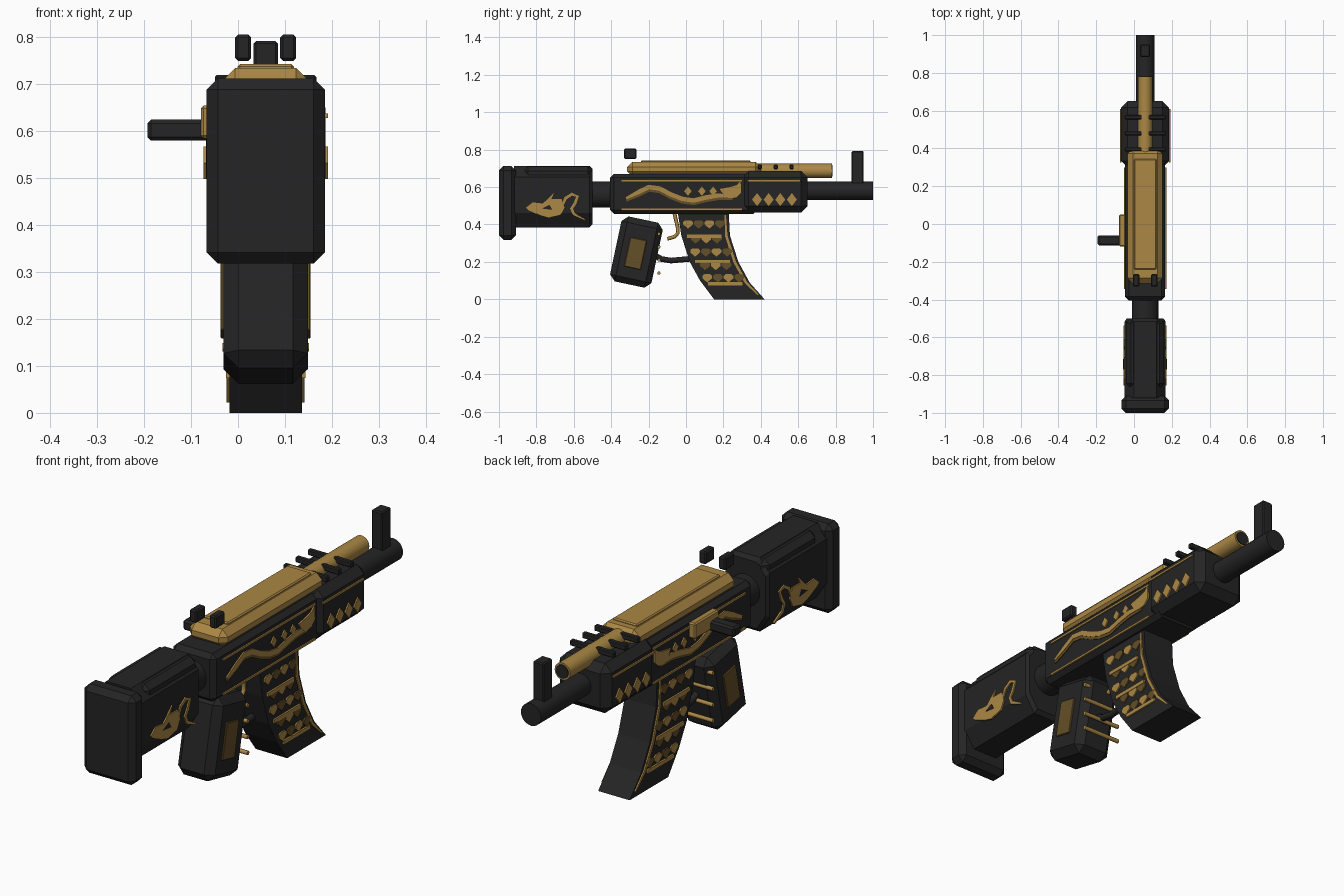
import bpy, bmesh, math
from mathutils import Vector, Matrix

cube = bpy.data.objects.get("Cube")
if cube:
    bpy.data.objects.remove(cube)

C = 0.059  # x of the body centreline


def material(name, rgb):
    m = bpy.data.materials.new(name)
    m.use_nodes = True
    m.diffuse_color = (*rgb, 1)
    bsdf = m.node_tree.nodes["Principled BSDF"]
    bsdf.inputs["Base Color"].default_value = (*rgb, 1)
    bsdf.inputs["Roughness"].default_value = 0.6
    return m


BLACK = material("charcoal", (0.018, 0.018, 0.018))
GOLD = material("gold", (0.41, 0.245, 0.058))
BRONZE = material("dark gold", (0.13, 0.08, 0.02))


def finish(bm, name, mat):
    bmesh.ops.recalc_face_normals(bm, faces=bm.faces)
    me = bpy.data.meshes.new(name)
    bm.to_mesh(me)
    bm.free()
    me.materials.append(mat)
    ob = bpy.data.objects.new(name, me)
    bpy.context.collection.objects.link(ob)
    return ob


def box(name, x, y, z, mat, bevel=0.0, tilt=0.0):
    """Chamfered box from (min, max) ranges, tilted about its own x axis."""
    bm = bmesh.new()
    size = [r[1] - r[0] for r in (x, y, z)]
    mid = Vector([(r[0] + r[1]) / 2 for r in (x, y, z)])
    bmesh.ops.create_cube(bm, size=1, matrix=Matrix.Diagonal((*size, 1)))
    if bevel:
        bmesh.ops.bevel(bm, geom=bm.edges[:], offset=bevel, segments=1,
                        affect='EDGES', clamp_overlap=True)
    bm.transform(Matrix.Translation(mid) @ Matrix.Rotation(tilt, 4, 'X'))
    return finish(bm, name, mat)


def mid_box(name, half, y, z, mat, bevel=0.0, tilt=0.0):
    return box(name, (C - half, C + half), y, z, mat, bevel, tilt)


def rod(name, a, b, radius, mat, sides=24):
    """Cylinder between two points."""
    a, b = Vector(a), Vector(b)
    bm = bmesh.new()
    bmesh.ops.create_cone(bm, cap_ends=True, segments=sides, radius1=radius,
                          radius2=radius, depth=(b - a).length)
    turn = (b - a).to_track_quat('Z', 'Y').to_matrix().to_4x4()
    bm.transform(Matrix.Translation((a + b) / 2) @ turn)
    for f in bm.faces:
        f.smooth = len(f.verts) == 4
    for e in bm.edges:
        e.smooth = all(f.smooth for f in e.link_faces)
    return finish(bm, name, mat)


def tube(name, path, radius, mat):
    """Round bent wire in the centre plane."""
    cu = bpy.data.curves.new(name, 'CURVE')
    cu.dimensions = '3D'
    cu.bevel_depth = radius
    cu.bevel_resolution = 2
    cu.use_fill_caps = True
    sp = cu.splines.new('POLY')
    sp.points.add(len(path) - 1)
    for p, (y, z) in zip(sp.points, path):
        p.co = (C, y, z, 1)
    cu.materials.append(mat)
    ob = bpy.data.objects.new(name, cu)
    bpy.context.collection.objects.link(ob)
    return ob


def prism(bm, pts, x0, x1):
    f = bm.faces.new([bm.verts.new((x0, y, z)) for y, z in pts])
    ext = bmesh.ops.extrude_face_region(bm, geom=[f])["geom"]
    bmesh.ops.translate(bm, vec=(x1 - x0, 0, 0),
                        verts=[v for v in ext if isinstance(v, bmesh.types.BMVert)])


def inlay(name, shapes, half, mat, lift=0.006):
    """Thin plates of the given side outlines on both flanks."""
    bm = bmesh.new()
    for pts in shapes:
        for s in (-1, 1):
            prism(bm, pts, C + s * (half - 0.002), C + s * (half + lift))
    return finish(bm, name, mat)


def ribbon(path, width):
    """Outline of a strip that follows a path and tapers to its ends."""
    left, right = [], []
    last = len(path) - 1
    for i, p in enumerate(path):
        d = Vector(path[min(i + 1, last)]) - Vector(path[max(i - 1, 0)])
        n = Vector((-d.y, d.x)).normalized() * width / 2
        n *= 0.5 if i in (0, last) else 1
        left.append(tuple(Vector(p) + n))
        right.append(tuple(Vector(p) - n))
    return left + right[::-1]


def bar(y0, y1, z, h=0.009):
    return [(y0, z - h / 2), (y1, z - h / 2), (y1, z + h / 2), (y0, z + h / 2)]


def diamond(y, z, w, h):
    return [(y - w, z), (y, z - h), (y + w, z), (y, z + h)]


# Stock: chamfered section along y, with cheek rest and butt pad
bm = bmesh.new()
section = [(0.06, 0.385), (0.108, 0.46), (0.108, 0.655), (0.06, 0.713)]
ring = section + [(-x, z) for x, z in reversed(section)]
ends = []
for y, k in ((-0.92, 1), (-0.515, 1), (-0.5, 0.9)):
    ends.append([bm.verts.new((C + x * k, y, 0.55 + (z - 0.55) * k)) for x, z in ring])
for a, b in zip(ends, ends[1:]):
    for i in range(len(ring)):
        j = (i + 1) % len(ring)
        bm.faces.new((a[i], a[j], b[j], b[i]))
bm.faces.new(ends[0])
bm.faces.new(ends[-1])
finish(bm, "stock", BLACK)
mid_box("cheek_rest", 0.1, (-0.87, -0.5), (0.605, 0.71), BLACK, 0.025)
mid_box("butt_pad", 0.126, (-1.0, -0.91), (0.318, 0.713), BLACK, 0.024)
rod("stock_tube", (C, -0.52, 0.56), (C, -0.38, 0.56), 0.07, BLACK)

# Receiver, handguard and top cover
mid_box("receiver", 0.106, (-0.405, 0.38), (0.457, 0.67), BLACK, 0.02)
mid_box("handguard", 0.127, (0.3, 0.65), (0.465, 0.685), BLACK, 0.034)
mid_box("top_cover", 0.093, (-0.315, 0.4), (0.655, 0.735), GOLD, 0.028)
mid_box("cover_panel", 0.06, (-0.24, 0.345), (0.72, 0.743), GOLD, 0.005)

# Barrel, gas tube and vent slats
rod("barrel", (C, 0.6, 0.58), (C, 1.0, 0.58), 0.049, BLACK)
rod("gas_tube", (C, 0.36, 0.687), (C, 0.78, 0.687), 0.038, GOLD)
rod("gas_tube_cap", (C, 0.77, 0.687), (C, 0.784, 0.687), 0.03, BLACK)
for y in (0.395, 0.48, 0.565):
    mid_box("vent_slat", 0.108, (y - 0.011, y + 0.011), (0.695, 0.72), BLACK, 0.004)

# Sights
mid_box("front_sight", 0.026, (0.885, 0.95), (0.6, 0.792), BLACK, 0.005)
for s in (-1, 1):
    x = C + s * 0.048
    box("rear_sight", (x - 0.017, x + 0.017), (-0.332, -0.265), (0.75, 0.806), BLACK, 0.006)

# Charging handle on one side only
box("handle_plate", (-0.079, -0.045), (-0.12, 0.05), (0.585, 0.655), GOLD, 0.006)
box("charging_handle", (-0.193, -0.05), (-0.113, -0.06), (0.58, 0.625), BLACK, 0.008)

# Grip with inlay and finger ridges
LEAN = math.radians(-12)
mid_box("grip", 0.09, (-0.378, -0.152), (0.075, 0.43), BLACK, 0.032, LEAN)
mid_box("grip_inlay", 0.096, (-0.315, -0.225), (0.165, 0.325), BRONZE, 0.003, LEAN)
for i in range(4):
    z = 0.35 - 0.07 * i
    rod("finger_ridge", (C - 0.092, -0.145, z), (C + 0.092, -0.145, z), 0.009, GOLD, 10)

# Trigger and guard
tube("trigger", [(-0.062, 0.46), (-0.045, 0.385), (-0.043, 0.355),
                 (-0.06, 0.335), (-0.1, 0.323)], 0.01, GOLD)
tube("trigger_guard", [(-0.17, 0.235), (-0.13, 0.215), (-0.08, 0.207), (0.02, 0.216)],
     0.015, BLACK)

# Curved magazine
rear = [(-0.045, 0.47), (-0.025, 0.34), (0.02, 0.2), (0.075, 0.1), (0.15, 0)]
front = [(0.228, 0.47), (0.235, 0.34), (0.28, 0.2), (0.34, 0.09), (0.42, 0)]
bm = bmesh.new()
for i in range(4):
    prism(bm, [rear[i], front[i], front[i + 1], rear[i + 1]], C - 0.077, C + 0.077)
bmesh.ops.remove_doubles(bm, verts=bm.verts, dist=0.0001)
inner = [f for f in bm.faces if all(len(e.link_faces) > 2 or e.calc_length() > 0.1 for e in f.edges)
         and abs(f.normal.x) < 0.1 and all(len(v.link_edges) > 3 for v in f.verts)
         and sum(len(e.link_faces) > 2 for e in f.edges) == 4]
bmesh.ops.delete(bm, geom=inner, context='FACES_ONLY')
finish(bm, "magazine", BLACK)


def rear_y(z):
    for (ya, za), (yb, zb) in zip(rear, rear[1:]):
        if za >= z >= zb:
            return ya + (yb - ya) * (za - z) / (za - zb)


# Magazine scales, bands and edge trim
scales = {0: [], 1: []}
for r, z in enumerate((0.4, 0.32, 0.25, 0.178, 0.112)):
    for i in range(4 if r % 2 == 0 else 3):
        y = rear_y(z) + 0.045 + 0.057 * i + 0.025 * (r % 2)
        w, h = 0.026, 0.022
        scales[(i + r) % 2].append([(y - w, z + h * 0.6), (y - w * 0.6, z + h), (y + w * 0.6, z + h),
                                    (y + w, z + h * 0.6), (y + w, z), (y, z - h), (y - w, z)])
inlay("magazine_scales", scales[0], 0.077, GOLD)
inlay("magazine_dark_scales", scales[1], 0.077, BRONZE)
inlay("magazine_bands", [bar(rear_y(z) + 0.03, rear_y(z) + 0.215, z, 0.017)
                         for z in (0.337, 0.202, 0.083)], 0.077, GOLD, 0.008)
trim = [(y - 0.02, z) for y, z in front[:-1]] + [(0.385, 0.025)]
trim[0] = (0.21, 0.45)
inlay("magazine_trim", [ribbon(trim, 0.014)], 0.077, GOLD)

# Receiver and handguard trim lines and diamonds
inlay("receiver_trim", [bar(-0.345, 0.3, 0.633), bar(-0.345, 0.3, 0.48)], 0.106, GOLD)
inlay("handguard_trim", [bar(0.325, 0.61, 0.633)], 0.127, GOLD)
inlay("handguard_diamonds", [diamond(0.38 + 0.062 * i, 0.533, 0.027, 0.035)
                             for i in range(4)], 0.127, GOLD)
inlay("receiver_diamonds", [diamond(y, 0.578, 0.02, 0.025) for y in (0.01, 0.085, 0.145)],
      0.106, GOLD)

# Serpent on the receiver
body = [(-0.32, 0.54), (-0.25, 0.575), (-0.2, 0.6), (-0.14, 0.592), (-0.08, 0.56),
        (-0.02, 0.537), (0.04, 0.528), (0.11, 0.545), (0.17, 0.555), (0.25, 0.55)]
inlay("serpent_shade", [ribbon([(y, z - 0.012) for y, z in body], 0.026)], 0.106, BRONZE, 0.004)
inlay("serpent_body", [ribbon(body, 0.024)], 0.106, GOLD)
inlay("serpent_head", [[(0.2, 0.56), (0.18, 0.59), (0.235, 0.6), (0.27, 0.61), (0.292, 0.63),
                        (0.295, 0.57), (0.27, 0.545), (0.23, 0.54)]], 0.106, GOLD, 0.007)

# Serpent emblem on the stock
inlay("emblem_head", [[(-0.855, 0.49), (-0.82, 0.518), (-0.765, 0.512), (-0.705, 0.57),
                       (-0.72, 0.535), (-0.665, 0.535), (-0.65, 0.49), (-0.67, 0.45),
                       (-0.735, 0.435), (-0.78, 0.448), (-0.84, 0.475)]], 0.108, GOLD)
inlay("emblem_eye", [[(-0.77, 0.485), (-0.73, 0.505), (-0.715, 0.478)]], 0.108, BLACK, 0.008)
inlay("emblem_whisker", [ribbon([(-0.66, 0.5), (-0.645, 0.54), (-0.61, 0.562), (-0.58, 0.55),
                                 (-0.595, 0.51), (-0.612, 0.485), (-0.6, 0.455),
                                 (-0.54, 0.425)], 0.016)], 0.108, GOLD)
